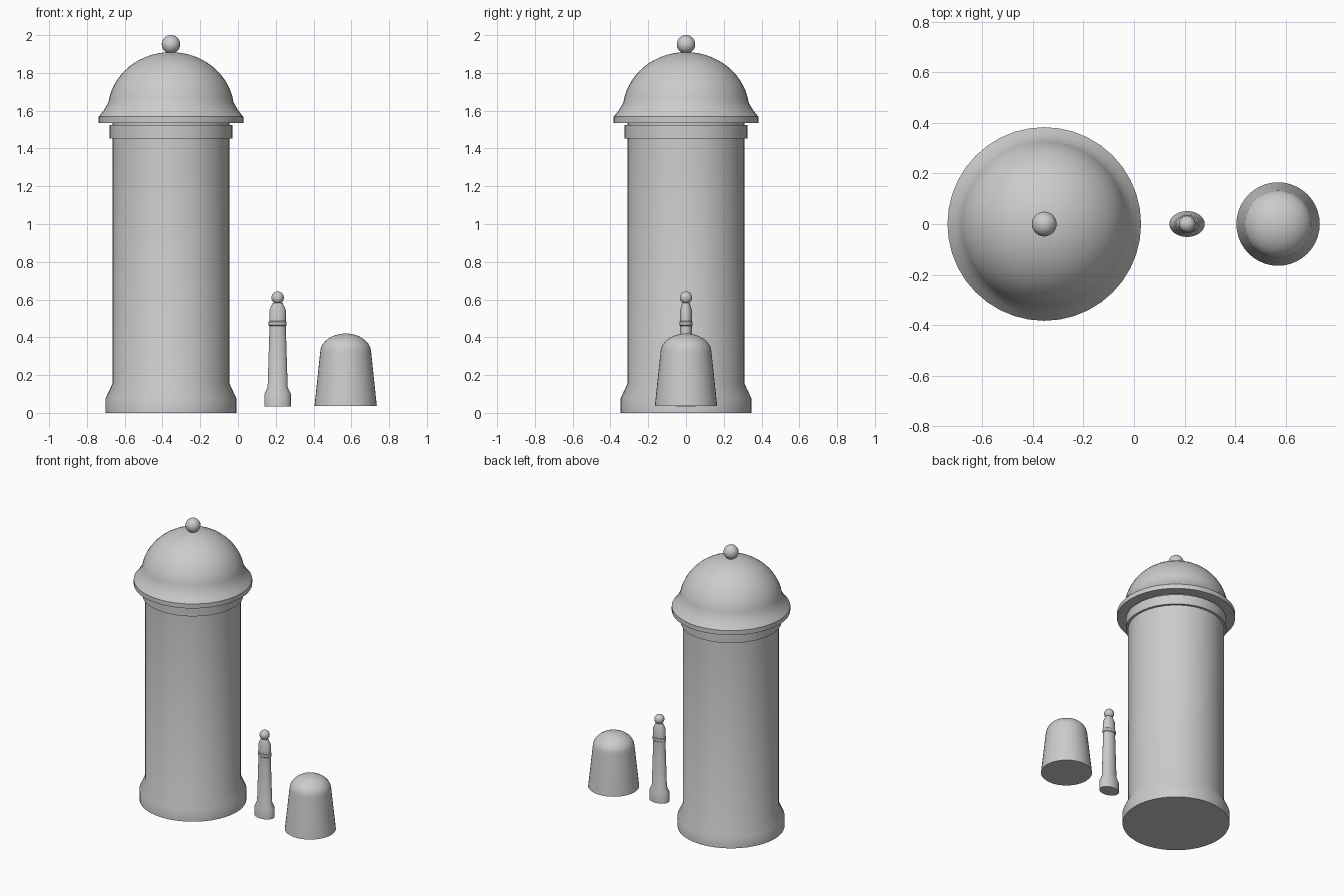
import bpy, bmesh, math
from mathutils import Matrix

if "Cube" in bpy.data.objects:
    bpy.data.objects.remove(bpy.data.objects["Cube"])


def smooth(obj, angle=35):
    bpy.ops.object.select_all(action='DESELECT')
    obj.select_set(True)
    bpy.context.view_layer.objects.active = obj
    bpy.ops.object.shade_smooth_by_angle(angle=math.radians(angle))


def finish(name, bm):
    bmesh.ops.recalc_face_normals(bm, faces=bm.faces)
    mesh = bpy.data.meshes.new(name)
    bm.to_mesh(mesh)
    bm.free()
    obj = bpy.data.objects.new(name, mesh)
    bpy.context.collection.objects.link(obj)
    smooth(obj)
    return obj


def lathe(name, x, profile, sides=40, y_scale=1.0):
    """Closed turned solid from (radius, z) points, bottom to top."""
    bm = bmesh.new()
    rings = []
    for r, z in profile:
        if r < 1e-5:
            rings.append([bm.verts.new((x, 0, z))])
            continue
        angles = [2 * math.pi * i / sides for i in range(sides)]
        rings.append([bm.verts.new((x + r * math.cos(a), y_scale * r * math.sin(a), z))
                      for a in angles])
    for low, high in zip(rings, rings[1:]):
        for i in range(sides):
            j = (i + 1) % sides
            if len(high) == 1:
                bm.faces.new((low[i], low[j], high[0]))
            else:
                bm.faces.new((low[i], low[j], high[j], high[i]))
    for ring in (rings[0], rings[-1]):
        if len(ring) > 1:
            bm.faces.new(ring)
    return finish(name, bm)


def ball(name, x, z, r):
    bm = bmesh.new()
    bmesh.ops.create_uvsphere(bm, u_segments=24, v_segments=16, radius=r,
                              matrix=Matrix.Translation((x, 0, z)))
    return finish(name, bm)


def arc(r, z, h, start, steps):
    """Elliptical dome profile from a start angle up to the pole."""
    pts = []
    for i in range(steps + 1):
        a = math.radians(start + (90 - start) * i / steps)
        pts.append((r * math.cos(a), z + h * math.sin(a)))
    return pts


# Tall pillar: stepped foot, shaft, collar
PX = -0.355
lathe("pillar_body", PX, [(0.346, 0), (0.346, 0.077), (0.31, 0.155), (0.31, 1.536)])
lathe("pillar_collar", PX, [(0.326, 1.453), (0.326, 1.523)])

# Flared dome roof with finial
lathe("dome_roof", PX, [(0.383, 1.536), (0.383, 1.568), (0.355, 1.603)]
      + arc(0.335, 1.60, 0.31, 8, 14))
ball("roof_finial", PX, 1.951, 0.049)

# Slim oval post with band, cap and ball
KX = 0.21
lathe("post_body", KX, [(0.07, 0.033), (0.07, 0.1), (0.053, 0.137), (0.043, 0.46),
                        (0.048, 0.464), (0.048, 0.482), (0.043, 0.486), (0.043, 0.545),
                        (0.026, 0.583)], 32, 0.73)
ball("post_ball", KX, 0.61, 0.033)

# Small tapered block with rounded top
lathe("round_topped_block", 0.57, [(0.165, 0.036), (0.135, 0.32)]
      + arc(0.135, 0.32, 0.1, 12, 10))
